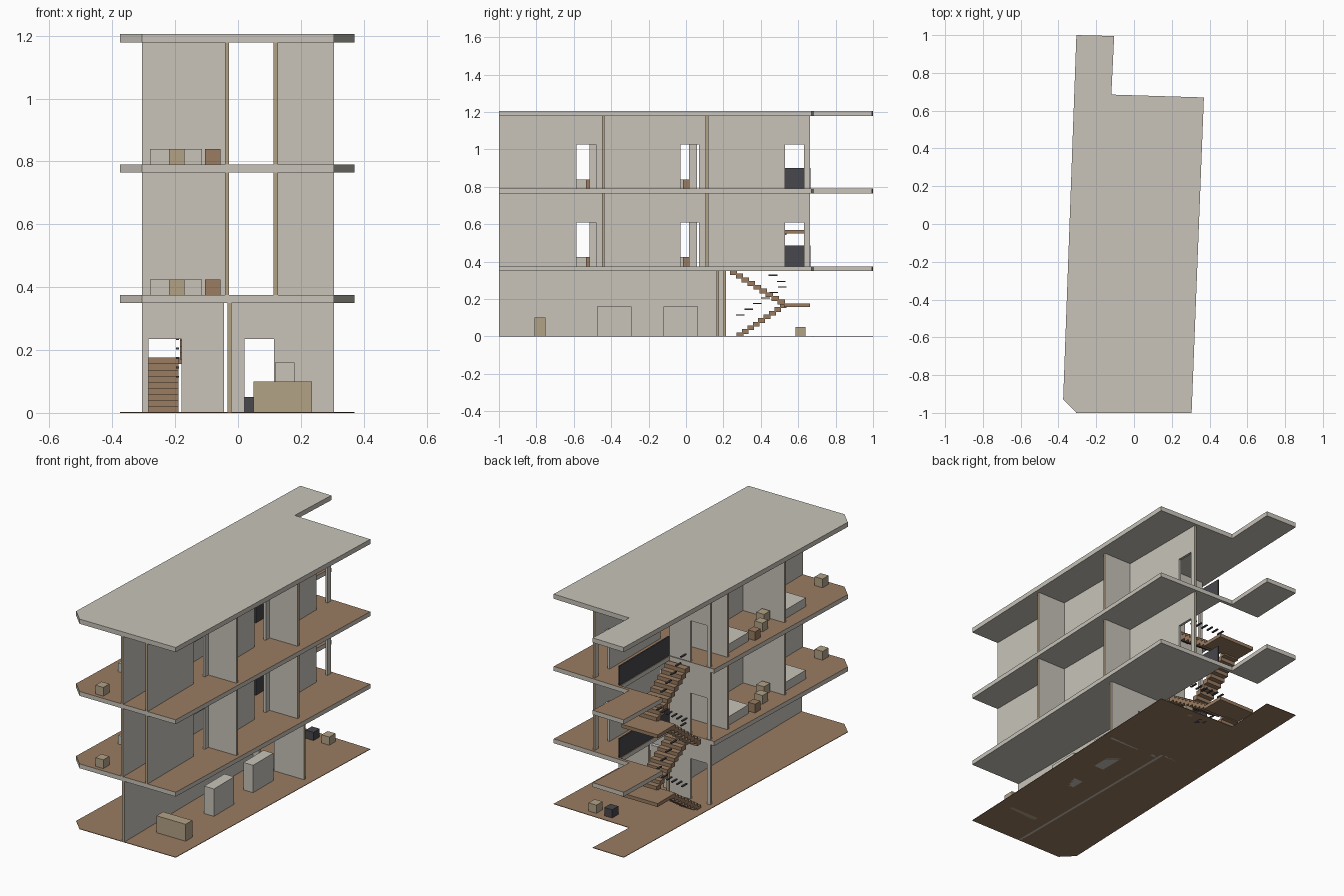
import bpy, bmesh
from mathutils import Vector

if "Cube" in bpy.data.objects:
    bpy.data.objects.remove(bpy.data.objects["Cube"])


def material(name, rgb):
    m = bpy.data.materials.new(name)
    m.use_nodes = True
    m.diffuse_color = (*rgb, 1)
    m.node_tree.nodes["Principled BSDF"].inputs["Base Color"].default_value = (*rgb, 1)
    return m


PLASTER = material("pale plaster", (0.58, 0.55, 0.49))
WOOD = material("brown wood", (0.32, 0.20, 0.12))
TAN = material("tan wood", (0.45, 0.36, 0.24))
DARK = material("dark metal", (0.065, 0.065, 0.075))


def add_box(bm, x, y, z):
    """Box from three (low, high) ranges."""
    v = [bm.verts.new((a, b, c)) for a in x for b in y for c in z]
    quads = ((0, 1, 3, 2), (4, 6, 7, 5), (0, 4, 5, 1),
             (2, 3, 7, 6), (0, 2, 6, 4), (1, 5, 7, 3))
    return [bm.faces.new([v[i] for i in q]) for q in quads]


def finish(bm, name, *mats):
    bmesh.ops.recalc_face_normals(bm, faces=bm.faces)
    bm.normal_update()
    me = bpy.data.meshes.new(name)
    bm.to_mesh(me)
    bm.free()
    for m in mats:
        me.materials.append(m)
    ob = bpy.data.objects.new(name, me)
    bpy.context.collection.objects.link(ob)
    return ob


def box(name, mat, x, y, z):
    bm = bmesh.new()
    add_box(bm, x, y, z)
    return finish(bm, name, mat)


def slab(name, outline, low, high, mats, floor=False):
    """Extruded outline; upward faces take the floor colour."""
    bm = bmesh.new()
    base = bm.faces.new([bm.verts.new((x, y, low)) for x, y in outline])
    top = bmesh.ops.extrude_face_region(bm, geom=[base])["geom"]
    bmesh.ops.translate(bm, vec=(0, 0, high - low),
                        verts=[g for g in top if isinstance(g, bmesh.types.BMVert)])
    bmesh.ops.recalc_face_normals(bm, faces=bm.faces)
    bm.normal_update()
    for f in bm.faces:
        f.material_index = int(floor and f.normal.z > 0.5)
    return finish(bm, name, *mats)


THICK = 0.014
DOOR = 0.235


def wall(name, axis, at, start, end, low, high, doors=()):
    """Straight wall along x or y with door openings and tan ends."""
    bm = bmesh.new()
    across = (at - THICK / 2, at + THICK / 2)

    def piece(a, b, z0):
        span = (a, b)
        x, y = (span, across) if axis == "x" else (across, span)
        add_box(bm, x, y, (z0, high))

    cursor = start
    for a, b in doors:
        piece(cursor, a, low)
        piece(a, b, low + DOOR)
        cursor = b
    piece(cursor, end, low)
    i = 0 if axis == "x" else 1
    for f in bm.faces:
        c = f.calc_center_median()[i]
        f.material_index = int(min(abs(c - start), abs(c - end)) < 1e-4)
    return finish(bm, name, PLASTER, TAN)


# Floor plates and roof
FRONT = [(-0.375, -0.93), (-0.305, -1), (0.305, -1), (0.37, 0.67),
         (-0.12, 0.685), (-0.105, 0.995), (-0.305, 1)]
STAIRWELL = [(-0.317, 0.665), (-0.05, 0.665), (-0.05, 0.22), (-0.333, 0.22)]
FLOORS = (0, 0.375, 0.79)
CEILINGS = (0.35, 0.765, 1.178)
slab("ground_floor", FRONT, 0, 0.003, [WOOD])
slab("first_slab", FRONT + STAIRWELL, CEILINGS[0], FLOORS[1], [PLASTER, WOOD], True)
slab("second_slab", FRONT + STAIRWELL, CEILINGS[1], FLOORS[2], [PLASTER, WOOD], True)
slab("roof_slab", FRONT, CEILINGS[2], 1.205, [PLASTER])

# Ground storey walls
wall("ground_spine_wall", "y", -0.027, -1, 0.203, 0, CEILINGS[0])
wall("ground_shop_wall", "x", 0.17, -0.02, 0.305, 0, CEILINGS[0], [(0.02, 0.115)])

# Upper storey walls
for n, name in ((1, "first"), (2, "second")):
    lo, hi = FLOORS[n], CEILINGS[n]
    wall(name + "_left_corridor_wall", "y", 0.12, -1, 0.663, lo, hi,
         [(-0.585, -0.48), (-0.03, 0.07), (0.53, 0.63)])
    wall(name + "_right_corridor_wall", "y", -0.035, -1, 0.06, lo, hi,
         [(-0.615, -0.515), (-0.085, 0.015)])
    for i, y in enumerate((-0.4425, 0.1125)):
        wall(f"{name}_left_partition_{i}", "x", y, 0.127, 0.305, lo, hi)
    for i, y in enumerate((-0.465, 0.053)):
        wall(f"{name}_right_partition_{i}", "x", y, -0.305, -0.042, lo, hi)
    # Stairwell guard
    box(name + "_stair_guard", DARK, (-0.045, -0.037), (0.215, 0.665), (lo, lo + 0.11))

# Wall in front of the stairs on every storey
for n in range(3):
    wall(f"stair_wall_{n}", "x", 0.208, -0.305, -0.045, FLOORS[n], CEILINGS[n],
         [(-0.285, -0.18)])


# Stairs with half landing and broken handrail
def flight(name, x, y0, dy, z0, rise, steps=9):
    bm = bmesh.new()
    for i in range(steps):
        a, b = y0 + dy * i, y0 + dy * (i + 1)
        top = z0 + rise * (i + 1)
        add_box(bm, x, sorted((a, b + dy * 0.25)), (max(z0 - 0.01, top - rise * 1.3, 0), top))
    finish(bm, name, WOOD)


def handrail(name, x, y0, dy, z0, dz):
    bm = bmesh.new()
    for i in range(6):
        y, z = y0 + dy * i, z0 + dz * i
        add_box(bm, (x - 0.005, x + 0.005), (y - 0.023, y + 0.023), (z - 0.003, z + 0.003))
    finish(bm, name, DARK)


for n in (0, 1):
    lo, hi = FLOORS[n], FLOORS[n + 1]
    mid = lo + (hi - lo) * 0.47
    rise = (mid - lo) / 9
    flight(f"lower_flight_{n}", (-0.285, -0.19), 0.27, 0.029, lo, rise)
    flight(f"upper_flight_{n}", (-0.185, -0.055), 0.53, -0.032, mid, (hi - 0.02 - mid) / 9)
    box(f"half_landing_{n}", WOOD, (-0.285, -0.055), (0.525, 0.663), (mid - 0.02, mid))
    handrail(f"lower_handrail_{n}", -0.192, 0.29, 0.045, lo + 0.115, 0.03)
    handrail(f"upper_handrail_{n}", -0.183, 0.51, -0.045, mid + 0.118, 0.033)

# Ground furniture
box("shop_counter", TAN, (0.05, 0.235), (-0.81, -0.75), (0, 0.10))
for i, y in enumerate((-0.475, -0.12)):
    box(f"display_shelf_{i}", PLASTER, (0.118, 0.18), (y, y + 0.183), (0, 0.16))
box("dark_crate", DARK, (0.02, 0.07), (0.585, 0.64), (0, 0.05))
box("tan_crate", TAN, (0.12, 0.17), (0.585, 0.64), (0, 0.05))

# Bedroom furniture
for n in (1, 2):
    z = (FLOORS[n], FLOORS[n] + 0.05)
    for i, y in enumerate((-0.475, 0.043)):
        box(f"bed_{n}_{i}", PLASTER, (-0.28, -0.115), (y - 0.21, y - 0.01), z)
        box(f"nightstand_{n}_{i}", WOOD, (-0.105, -0.055), (y - 0.06, y - 0.01), z)
    for i, y in enumerate((-0.95, -0.42)):
        box(f"stool_{n}_{i}", TAN, (-0.22, -0.17), (y - 0.027, y + 0.027), z)
    box(f"side_table_{n}", TAN, (-0.275, -0.225), (-0.35, -0.30), z)
    box(f"low_chest_{n}", WOOD, (-0.305, -0.26), (-0.24, -0.19), z)
